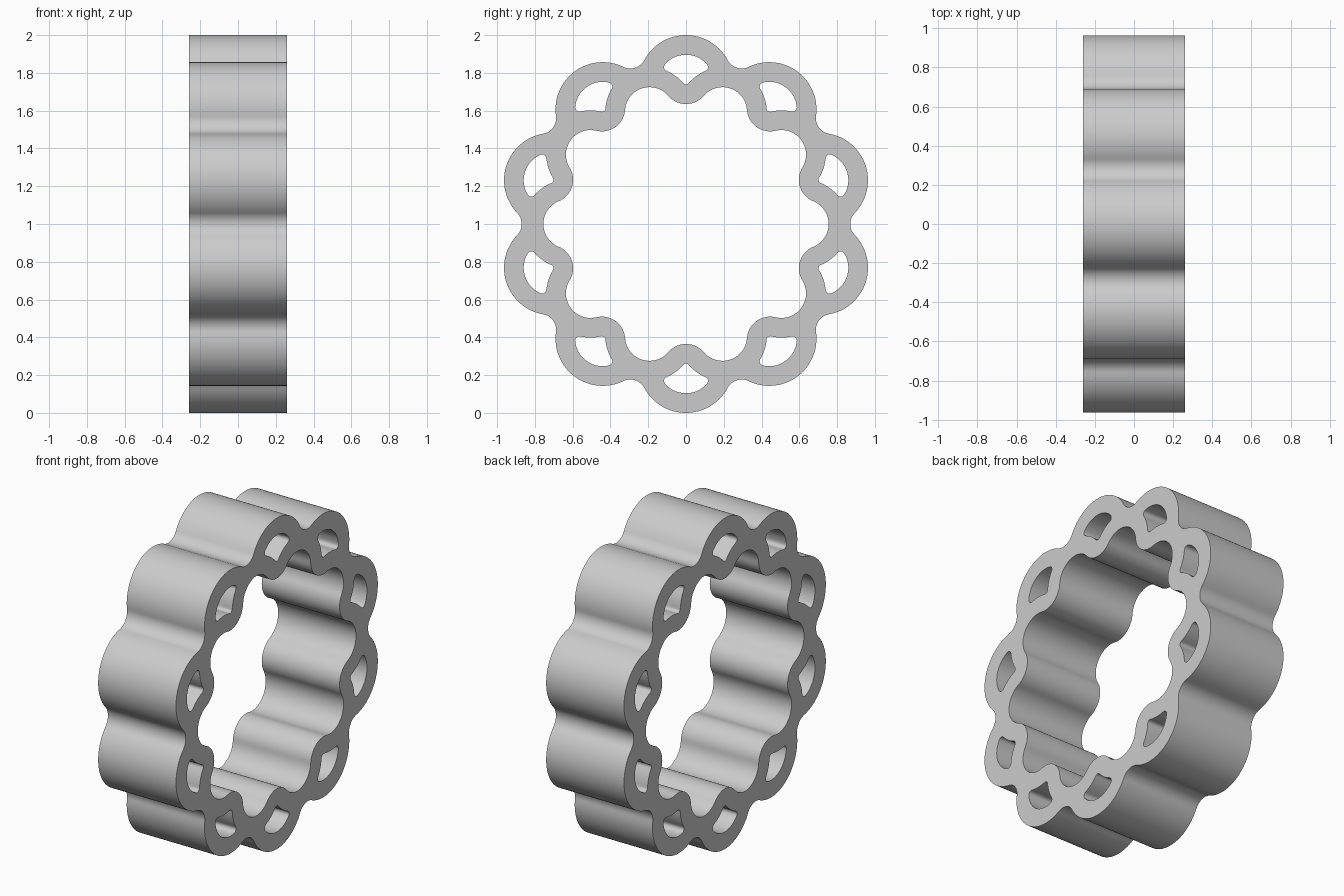
import bpy, bmesh, math
from mathutils import Vector, Matrix, geometry

cube = bpy.data.objects.get("Cube")
if cube:
    bpy.data.objects.remove(cube)

LOBES = 10
HALF = math.pi / LOBES          # half of one lobe's sector
HALF_WIDTH = 0.26
WALL = 0.104
CORNER = 0.022                  # rounding of the window corners

# Circles of one sector whose lobe points along +y: outer lobe and valley
lobe_r, valley = 0.25, 0.87
lobe = Vector((0, 1 - lobe_r))
k = math.cos(HALF)
fillet = (lobe_r**2 - valley**2 - lobe.y**2 + 2 * valley * lobe.y * k) / (2 * (valley - lobe.y * k - lobe_r))
side = Vector((math.sin(HALF), math.cos(HALF)))
dip = side * (valley + fillet)

# Inner scallop and the bump between two scallops
scallop_r, bump_tip = 0.13, 0.635
scallop = side * (0.755 - scallop_r)
rise = bump_tip - scallop.y
bump_r = (scallop.x**2 + rise**2 - scallop_r**2) / (2 * (scallop_r - rise))
bump = Vector((0, bump_tip + bump_r))

# Rounded corner of the window, tangent to both of its walls
window_r = lobe_r - WALL
reach = scallop_r + WALL
corner = max((Vector(p) for p in geometry.intersect_sphere_sphere_2d(
    lobe, window_r - CORNER, scallop, reach + CORNER)), key=lambda p: p.y)

UP, DOWN = Vector((0, 1)), Vector((0, -1))


def arc(centre, radius, start, end, steps=10):
    """Points on the shorter arc between two directions."""
    a = math.atan2(start.y, start.x)
    turn = math.atan2(end.y, end.x) - a
    turn = (turn + math.pi) % (2 * math.pi) - math.pi
    return [centre + radius * Vector((math.cos(a + turn * i / steps), math.sin(a + turn * i / steps)))
            for i in range(steps + 1)]


def mirrored(half):
    """Full sector outline from its right half."""
    return [Vector((-p.x, p.y)) for p in reversed(half)] + half[1:]


def clean(points):
    """Drop repeated neighbours, including the closing one."""
    return [p for i, p in enumerate(points) if (p - points[i - 1]).length > 1e-4]


def turned(points, i):
    return [Matrix.Rotation(-2 * HALF * i, 2) @ p for p in points]


outer_half = arc(lobe, lobe_r, UP, dip - lobe, 16) + arc(dip, fillet, lobe - dip, -side)
inner_half = arc(bump, bump_r, DOWN, scallop - bump) + arc(scallop, scallop_r, bump - scallop, side)
window_half = (arc(lobe, window_r, UP, corner - lobe, 12)
               + arc(corner, CORNER, corner - lobe, scallop - corner, 6)
               + arc(scallop, reach, corner - scallop, bump - scallop, 8)
               + arc(bump, bump_r - WALL, scallop - bump, DOWN, 5))

loops = [clean([p for i in range(LOBES) for p in turned(mirrored(h), i)])
         for h in (outer_half, inner_half)]
loops += [clean(turned(mirrored(window_half), i)) for i in range(LOBES)]

# Fill the flat outline around its openings, then extrude it along x
bm = bmesh.new()
edges = []
for loop in loops:
    verts = [bm.verts.new((-HALF_WIDTH, p.x, p.y + 1)) for p in loop]
    edges += [bm.edges.new((verts[i - 1], v)) for i, v in enumerate(verts)]
bmesh.ops.triangle_fill(bm, edges=edges, use_beauty=True, use_dissolve=False)
result = bmesh.ops.extrude_face_region(bm, geom=bm.faces[:], use_keep_orig=True)
moved = [g for g in result["geom"] if isinstance(g, bmesh.types.BMVert)]
bmesh.ops.translate(bm, verts=moved, vec=(2 * HALF_WIDTH, 0, 0))
bmesh.ops.recalc_face_normals(bm, faces=bm.faces[:])

mesh = bpy.data.meshes.new("scalloped_ring")
bm.to_mesh(mesh)
bm.free()
ring = bpy.data.objects.new("scalloped_ring", mesh)
bpy.context.collection.objects.link(ring)

# Plain grey
grey = bpy.data.materials.new("light_grey")
grey.use_nodes = True
grey.diffuse_color = (0.6, 0.6, 0.6, 1)
grey.node_tree.nodes["Principled BSDF"].inputs["Base Color"].default_value = (0.6, 0.6, 0.6, 1)
mesh.materials.append(grey)

bpy.ops.object.select_all(action="DESELECT")
ring.select_set(True)
bpy.context.view_layer.objects.active = ring
bpy.ops.object.shade_smooth_by_angle(angle=math.radians(35))
